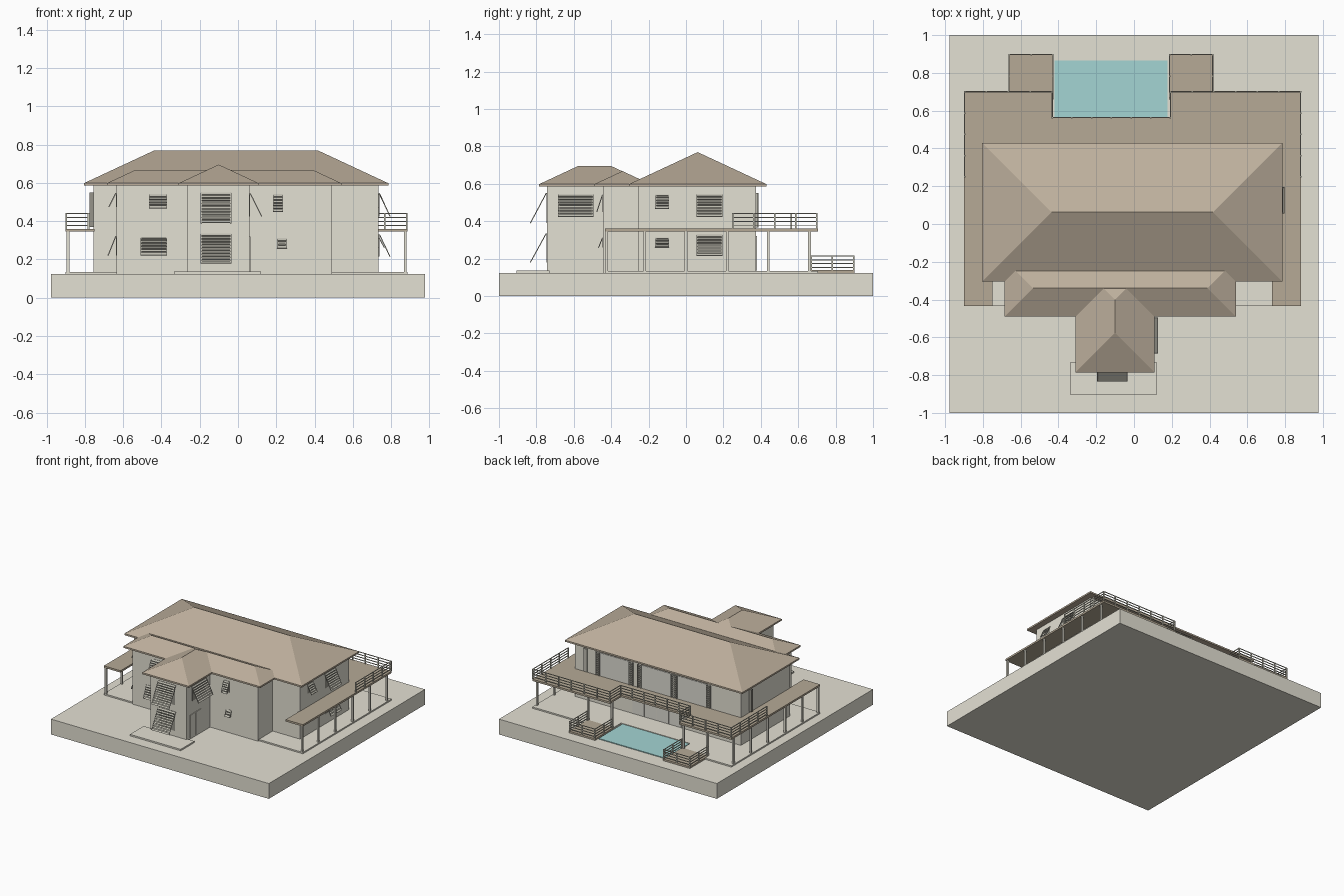
import bpy, bmesh, math
from mathutils import Vector, Matrix

if "Cube" in bpy.data.objects:
    bpy.data.objects.remove(bpy.data.objects["Cube"])


def mat(name, r, g, b):
    m = bpy.data.materials.new(name)
    lin = [((c / 255 + 0.055) / 1.055) ** 2.4 for c in (r, g, b)]
    m.diffuse_color = (*lin, 1)
    m.use_nodes = True
    m.node_tree.nodes["Principled BSDF"].inputs["Base Color"].default_value = m.diffuse_color
    return m


CREAM = mat("cream_plaster", 228, 225, 212)
ROOF = mat("roof_tan", 189, 175, 156)
DECK = mat("deck_brown", 182, 170, 150)
WATER = mat("pool_water", 163, 213, 212)
SLAT = mat("shutter_grey", 190, 188, 176)
GLASS = mat("window_grey", 150, 148, 138)
DOOR = mat("door_pale", 222, 221, 212)
RAIL = mat("rail_pale", 208, 206, 190)


def finish(bm, name, material):
    bmesh.ops.recalc_face_normals(bm, faces=bm.faces)
    me = bpy.data.meshes.new(name)
    bm.to_mesh(me)
    bm.free()
    me.materials.append(material)
    ob = bpy.data.objects.new(name, me)
    bpy.context.collection.objects.link(ob)
    return ob


def add_box(bm, x0, x1, y0, y1, z0, z1):
    m = Matrix.Translation(((x0 + x1) / 2, (y0 + y1) / 2, (z0 + z1) / 2))
    bmesh.ops.create_cube(bm, size=1, matrix=m @ Matrix.Diagonal((x1 - x0, y1 - y0, z1 - z0, 1)))


def box(name, material, *dims):
    bm = bmesh.new()
    add_box(bm, *dims)
    return finish(bm, name, material)


def slab(name, material, outline, z0, z1):
    bm = bmesh.new()
    f = bm.faces.new([bm.verts.new((x, y, z0)) for x, y in outline])
    ext = bmesh.ops.extrude_face_region(bm, geom=[f])["geom"]
    bmesh.ops.translate(bm, verts=[v for v in ext if isinstance(v, bmesh.types.BMVert)], vec=(0, 0, z1 - z0))
    # the extruded slab keeps its bottom face
    return finish(bm, name, material)


def hip_roof(name, x0, x1, y0, y1, zlow=0.585, zeave=0.598, slope=0.466):
    """Hip roof of equal pitch: eave band, four slopes and a ridge."""
    h = min(x1 - x0, y1 - y0) / 2
    zr = zeave + h * slope
    bm = bmesh.new()
    rings = [[bm.verts.new((x, y, z)) for x, y in ((x0, y0), (x1, y0), (x1, y1), (x0, y1))] for z in (zlow, zeave)]
    lo, up = rings
    bm.faces.new(lo)
    for i in range(4):
        bm.faces.new((lo[i], lo[(i + 1) % 4], up[(i + 1) % 4], up[i]))
    a = bm.verts.new((x0 + h, y0 + h, zr))
    b = bm.verts.new((x1 - h, y1 - h, zr))
    if x1 - x0 > y1 - y0:
        bands = [(up[0], up[1], b, a), (up[1], up[2], b), (up[2], up[3], a, b), (up[3], up[0], a)]
    else:
        bands = [(up[0], up[1], a), (up[1], up[2], b, a), (up[2], up[3], b), (up[3], up[0], a, b)]
    for f in bands:
        bm.faces.new(f)
    return finish(bm, name, ROOF)


def shutter_window(name, normal, wall, c0, c1, z0, z1, out):
    """Window plate on a wall with a louvred shutter hinged at its top."""
    n = Vector(normal)
    u = Vector((-n.y, n.x, 0))
    mid = n * abs(wall) + Vector((abs(u.x), abs(u.y), 0)) * ((c0 + c1) / 2)
    w = c1 - c0

    def part(bm, pos, down, size):
        d = down.normalized()
        k = u.cross(d)
        m = Matrix((u, d, k)).transposed().to_4x4()
        m.translation = pos
        bmesh.ops.create_cube(bm, size=1, matrix=m @ Matrix.Diagonal((*size, 1)))

    zc = Vector((0, 0, (z0 + z1) / 2))
    bm = bmesh.new()
    part(bm, mid + zc, Vector((0, 0, -1)), (w * 0.9, z1 - z0, 0.006))
    finish(bm, name + "_glass", GLASS)
    bm = bmesh.new()
    top = mid + Vector((0, 0, z1)) + n * 0.004
    fall = n * out + Vector((0, 0, z0 - z1))
    ln = fall.length
    for s in (-1, 1):
        part(bm, top + fall / 2 + u * s * (w / 2 - 0.003), fall, (0.006, ln, 0.005))
    for t in (0.02, 0.98):
        part(bm, top + fall * t, fall, (w, 0.006, 0.005))
    count = max(3, round(ln / 0.017))
    tilted = fall.normalized() + n * 0.5
    for i in range(count):
        part(bm, top + fall * (i + 0.5) / count, tilted, (w - 0.008, 0.013, 0.002))
    finish(bm, name + "_shutter", SLAT)


def railing(name, path, z, height, rails=4, spacing=0.11):
    bm = bmesh.new()
    t = 0.0025
    for (xa, ya), (xb, yb) in zip(path, path[1:]):
        x0, x1, y0, y1 = min(xa, xb), max(xa, xb), min(ya, yb), max(ya, yb)
        for i in range(rails):
            zz = z + height * (i + 1) / rails
            add_box(bm, x0 - t, x1 + t, y0 - t, y1 + t, zz - 0.005, zz)
        n = max(1, round((x1 - x0 + y1 - y0) / spacing))
        for i in range(n + 1):
            x, y = xa + (xb - xa) * i / n, ya + (yb - ya) * i / n
            add_box(bm, x - 0.004, x + 0.004, y - 0.004, y + 0.004, z, z + height)
    return finish(bm, name, RAIL)


# ground plinth, terrace, entry pad, pool
box("plinth", CREAM, -0.977, 0.977, -1, 1, 0, 0.124)
rear = [(0.885, 0.705), (0.19, 0.705), (0.19, 0.56), (-0.43, 0.56), (-0.43, 0.705), (-0.9, 0.705)]
slab("terrace", CREAM, [(-0.9, -0.433), (0.885, -0.433)] + rear, 0.12, 0.135)
box("entry_pad", CREAM, -0.335, 0.12, -0.905, -0.73, 0.12, 0.136)
box("pool", WATER, -0.42, 0.178, 0.555, 0.865, 0.122, 0.13)

# three wall volumes and their hip roofs
box("main_walls", CREAM, -0.755, 0.735, -0.255, 0.375, 0.12, 0.59)
box("front_walls", CREAM, -0.635, 0.49, -0.443, -0.2, 0.12, 0.59)
box("entry_walls", CREAM, -0.265, 0.06, -0.743, -0.4, 0.12, 0.59)
hip_roof("main_roof", -0.805, 0.785, -0.305, 0.43)
hip_roof("front_roof", -0.685, 0.54, -0.49, -0.19)
hip_roof("entry_roof", -0.31, 0.108, -0.785, -0.192)

# wrap-around upper deck with posts and railing
slab("upper_deck", DECK, [(-0.9, -0.433), (-0.75, -0.433), (-0.75, 0.37), (0.73, 0.37), (0.73, -0.433), (0.885, -0.433)] + rear, 0.345, 0.36)
bm = bmesh.new()
spots = [(x, y) for x in (-0.888, 0.873) for y in (-0.423, -0.22, 0.0, 0.22, 0.44, 0.66)]
spots += [(x, 0.66) for x in (-0.655, -0.442, 0.202, 0.415)]
for x, y in spots:
    add_box(bm, x - 0.007, x + 0.007, y - 0.007, y + 0.007, 0.13, 0.35)
finish(bm, "deck_posts", CREAM)
railing("upper_railing", [(0.882, 0.25), (0.882, 0.7), (0.193, 0.7), (0.193, 0.563), (-0.433, 0.563),
                          (-0.433, 0.7), (-0.897, 0.7), (-0.897, 0.25)], 0.36, 0.083)

# small low decks on both sides of the pool
for side, x0, x1 in (("left", -0.665, -0.425), ("right", 0.185, 0.42)):
    box(side + "_low_deck", DECK, x0, x1, 0.66, 0.9, 0.12, 0.138)
    railing(side + "_low_railing", [(x0 + 0.004, 0.67), (x0 + 0.004, 0.896), (x1 - 0.004, 0.896), (x1 - 0.004, 0.67)], 0.136, 0.08)

# shuttered windows: normal, wall position, span, heights, swing
F, R, L = (0, -1, 0), (1, 0, 0), (-1, 0, 0)
windows = [
    ("entry_upper", F, -0.743, -0.195, -0.035, 0.39, 0.55, 0.085),
    ("entry_lower", F, -0.743, -0.195, -0.035, 0.18, 0.335, 0.085),
    ("entry_side", R, 0.06, -0.685, -0.495, 0.425, 0.545, 0.06),
    ("front_left_upper", F, -0.443, -0.465, -0.37, 0.468, 0.54, 0.035),
    ("front_left_lower", F, -0.443, -0.51, -0.37, 0.222, 0.315, 0.04),
    ("front_right_upper", F, -0.443, 0.182, 0.235, 0.45, 0.54, 0.03),
    ("front_right_lower", F, -0.443, 0.205, 0.255, 0.26, 0.31, 0.02),
    ("right_big_upper", R, 0.735, 0.055, 0.195, 0.425, 0.545, 0.055),
    ("right_big_lower", R, 0.735, 0.055, 0.195, 0.215, 0.33, 0.055),
    ("right_small_upper", R, 0.735, -0.165, -0.09, 0.468, 0.54, 0.035),
    ("right_small_lower", R, 0.735, -0.165, -0.09, 0.262, 0.31, 0.025),
    ("left_upper", L, -0.635, -0.4, -0.31, 0.475, 0.545, 0.035),
    ("left_lower", L, -0.635, -0.4, -0.31, 0.22, 0.32, 0.04),
]
for w in windows:
    shutter_window(*w)

# entry door on the side of the entry volume
for i, y in enumerate((-0.7, -0.63)):
    box("entry_door_%d" % i, CREAM, 0.06, 0.065, y, y + 0.066, 0.136, 0.32)

# rear doors on both floors, with folded louvre panels upstairs
for i, x in enumerate((0.375, 0.0, -0.32)):
    box("rear_upper_door_%d" % i, DOOR, x - 0.14, x + 0.14, 0.374, 0.379, 0.365, 0.55)
    bm = bmesh.new()
    for s in (-1, 1):
        xc = x + s * 0.15
        for dx in (-0.014, 0.014):
            add_box(bm, xc + dx - 0.003, xc + dx + 0.003, 0.375, 0.388, 0.365, 0.55)
        for k in range(12):
            add_box(bm, xc - 0.014, xc + 0.014, 0.376, 0.386, 0.37 + k * 0.015, 0.376 + k * 0.015)
    finish(bm, "rear_louvres_%d" % i, SLAT)
box("rear_upper_side_panel", SLAT, 0.62, 0.65, 0.374, 0.384, 0.365, 0.55)
for i in range(4):
    box("rear_lower_door_%d" % i, DOOR, -0.22 + i * 0.11, -0.115 + i * 0.11, 0.374, 0.379, 0.137, 0.32)
box("left_wall_panel", GLASS, -0.775, -0.754, 0.25, 0.27, 0.37, 0.55)
